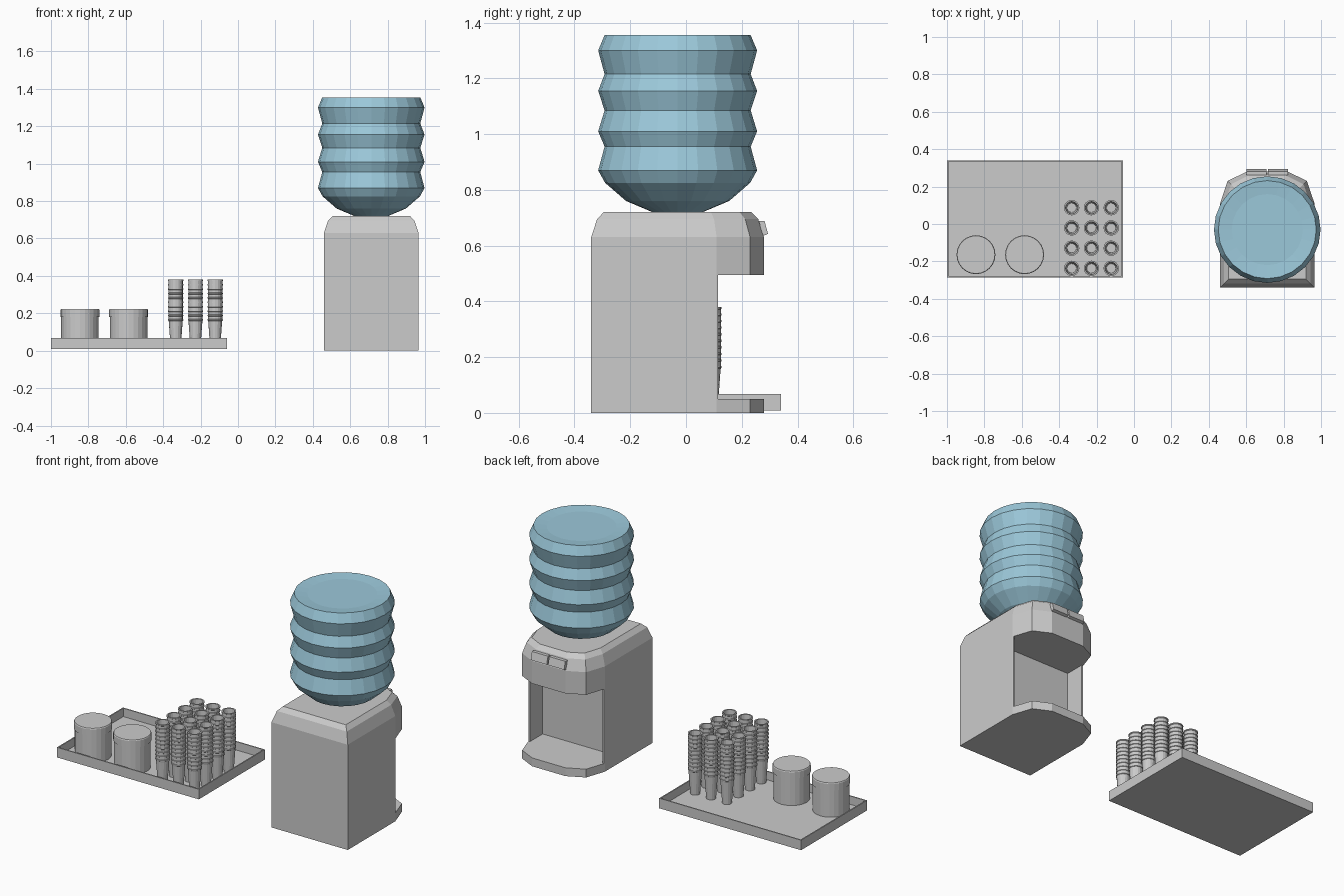
import bpy, bmesh, math

if "Cube" in bpy.data.objects:
    bpy.data.objects.remove(bpy.data.objects["Cube"])


def loft(name, rings, loc=(0, 0, 0)):
    """Skin a list of equal-length point rings and cap both ends."""
    bm = bmesh.new()
    vs = [[bm.verts.new(p) for p in ring] for ring in rings]
    n = len(vs[0])
    for a, b in zip(vs, vs[1:]):
        for i in range(n):
            j = (i + 1) % n
            bm.faces.new((a[i], a[j], b[j], b[i]))
    bm.faces.new(vs[0][::-1])
    bm.faces.new(vs[-1])
    bmesh.ops.recalc_face_normals(bm, faces=bm.faces)
    me = bpy.data.meshes.new(name)
    bm.to_mesh(me)
    bm.free()
    ob = bpy.data.objects.new(name, me)
    ob.location = loc
    bpy.context.collection.objects.link(ob)
    return ob


def lathe(name, profile, loc, seg):
    """Revolve (radius, z) pairs."""
    return loft(name, [[(r * math.cos(math.tau * i / seg), r * math.sin(math.tau * i / seg), z)
                        for i in range(seg)] for r, z in profile], loc)


def rect(x0, x1, y0, y1, z):
    return [(x0, y0, z), (x1, y0, z), (x1, y1, z), (x0, y1, z)]


# dispenser housing: footprint with a faceted front, rounded in at the top
CX, CY, HX, HY = 0.7125, -0.03, 0.2525, 0.31
half = [(HX, -0.31), (HX, 0.14), (0.212, 0.26), (0.11, 0.31)]
outline = half + [(-x, y) for x, y in reversed(half)]


def body_ring(z, d):
    return [(CX + x * (HX - d) / HX, CY + y * (HY - d) / HY, z) for x, y in outline]


body = loft("dispenser_body", [body_ring(0, 0), body_ring(0.63, 0),
                               body_ring(0.695, 0.021), body_ring(0.72, 0.045)])

# serving recess: open at the front, with thin side walls further back
t = [(0.472, -0.005), (0.953, -0.005), (0.953, 0.115), (1.1, 0.115),
     (1.1, 0.5), (0.3, 0.5), (0.3, 0.115), (0.472, 0.115)]
cutter = loft("recess_cutter", [[(x, y, z) for x, y in t] for z in (0.05, 0.495)])
cutter.hide_render = True
cutter.hide_viewport = False
mod = body.modifiers.new("recess", "BOOLEAN")
mod.operation = "DIFFERENCE"
mod.solver = "EXACT"
mod.object = cutter
bpy.context.view_layer.objects.active = body
bpy.ops.object.modifier_apply(modifier=mod.name)
bpy.data.objects.remove(cutter)

# two sloping tap buttons
side = [(0.262, 0.688), (0.282, 0.688), (0.294, 0.642), (0.274, 0.634)]
for i, x0 in enumerate((0.602, 0.717)):
    loft(f"tap_button_{i + 1}", [[(x, y, z) for y, z in side] for x in (x0, x0 + 0.106)])

# ribbed water bottle
W, N = 0.285, 0.262
bottle = lathe("water_bottle", [
    (0.09, 0.70), (0.09, 0.72), (0.185, 0.76), (0.26, 0.825), (W, 0.87), (N, 0.955),
    (W, 1.01), (N, 1.085), (W, 1.155), (N, 1.215), (W, 1.30), (N, 1.355),
    (0.19, 1.348)], (0.7125, -0.03, 0), 24)
blue = bpy.data.materials.new("bottle_blue")
blue.diffuse_color = (0.33, 0.58, 0.70, 1)
blue.use_nodes = True
blue.node_tree.nodes["Principled BSDF"].inputs["Base Color"].default_value = blue.diffuse_color
bottle.data.materials.append(blue)

# shallow tray with a thin rim
X0, X1, Y0, Y1, T, FLOOR = -1.0, -0.06, -0.285, 0.34, 0.007, 0.018
loft("tray", [rect(X0, X1, Y0, Y1, 0.008), rect(X0, X1, Y0, Y1, 0.068),
              rect(X0 + T, X1 - T, Y0 + T, Y1 - T, 0.068),
              rect(X0 + T, X1 - T, Y0 + T, Y1 - T, FLOOR)])

# lidded jars
for i, x in enumerate((-0.845, -0.585)):
    lathe(f"jar_{i + 1}", [(0.1, FLOOR), (0.1, 0.182)], (x, -0.164, 0), 24)
    lathe(f"jar_lid_{i + 1}", [(0.104, 0.18), (0.104, 0.219), (0.101, 0.224)], (x, -0.164, 0), 24)

# stacks of nested cups: one tapered cup, then a bead for each further rim
profile = [(0.027, FLOOR), (0.037, 0.155)]
for k in range(10):
    z = 0.168 + k * 0.0235
    profile += [(0.038, z - 0.008), (0.041, z - 0.006), (0.041, z), (0.038, z + 0.001)]
profile[-1] = (0.033, 0.3795)
profile += [(0.025, 0.24)]
first = None
for i in range(3):
    for j in range(4):
        loc = (-0.333 + i * 0.1055, 0.087 - j * 0.108, 0)
        name = f"cup_stack_{i * 4 + j + 1}"
        if first is None:
            first = lathe(name, profile, loc, 16)
        else:
            ob = bpy.data.objects.new(name, first.data)
            ob.location = loc
            bpy.context.collection.objects.link(ob)
